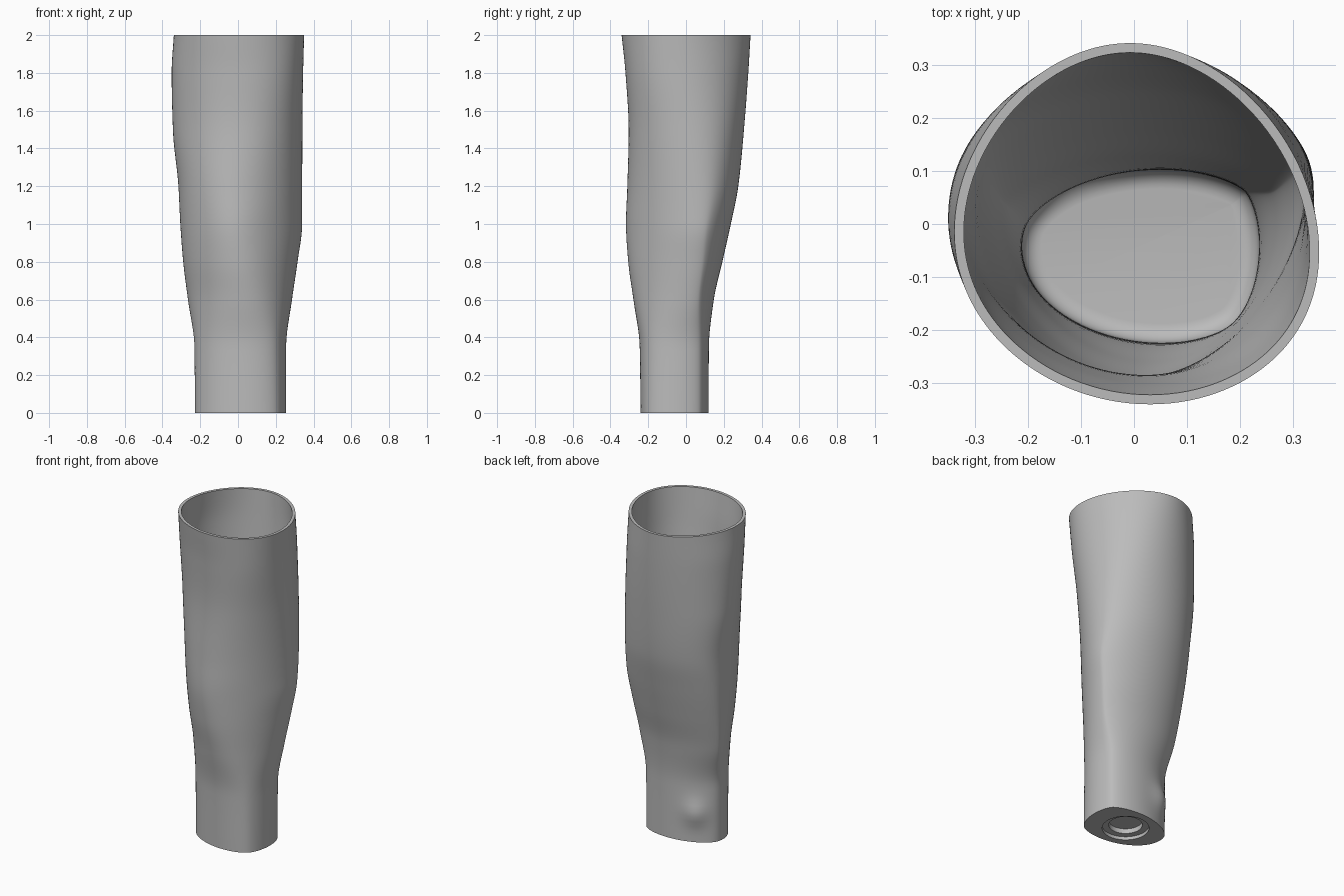
import bpy, bmesh, math
from mathutils import Vector

cube = bpy.data.objects.get("Cube")
if cube:
    bpy.data.objects.remove(cube, do_unlink=True)

SEGMENTS = 128
WALL = 0.018
FLOOR = 0.1
FILLET = 0.035

# Outline reach (thousandths) in eight directions, every 45 degrees from +x, by height
OUTLINES = {
    0.0: (252, 210, 118, 164, 228, 236, 240, 286),
    0.35: (253, 212, 120, 165, 231, 238, 245, 283),
    0.6: (285, 245, 145, 220, 265, 253, 280, 286),
    0.8: (315, 285, 190, 258, 290, 280, 308, 292),
    1.0: (340, 320, 235, 290, 305, 297, 320, 297),
    1.2: (340, 335, 275, 314, 315, 303, 312, 303),
    1.5: (340, 340, 306, 335, 345, 306, 304, 322),
    1.8: (344, 335, 330, 338, 352, 322, 320, 353),
    2.0: (350, 324, 343, 331, 340, 337, 340, 368),
}
HEIGHTS = list(OUTLINES)


def smooth_value(values, z):
    """Interpolate along the height without overshoot."""
    slopes = [(values[i + 1] - values[i]) / (HEIGHTS[i + 1] - HEIGHTS[i])
              for i in range(len(HEIGHTS) - 1)]
    tangents = [slopes[0]]
    for a, b in zip(slopes, slopes[1:]):
        tangents.append(2 * a * b / (a + b) if a * b > 0 else 0)
    tangents.append(slopes[-1])
    i = max(k for k in range(len(slopes)) if HEIGHTS[k] <= z + 1e-6)
    span = HEIGHTS[i + 1] - HEIGHTS[i]
    t = (z - HEIGHTS[i]) / span
    ease = t * t * (3 - 2 * t)
    return (values[i] * (1 - ease) + values[i + 1] * ease
            + span * tangents[i] * t * (1 - t) ** 2
            - span * tangents[i + 1] * t * t * (1 - t))


def section(z, inset=0.0):
    """Closed rounded outline at one height, offset inward by inset."""
    reach = [smooth_value([row[k] / 1000 for row in OUTLINES.values()], z)
             for k in range(8)]
    waves = []
    for order in range(5):
        scale = (1 / 8 if order in (0, 4) else 1 / 4) * (0.9 if order > 2 else 1)
        angles = [order * k * math.pi / 4 for k in range(8)]
        waves.append((order,
                      scale * sum(r * math.cos(a) for r, a in zip(reach, angles)),
                      scale * sum(r * math.sin(a) for r, a in zip(reach, angles))))
    points = []
    for s in range(SEGMENTS):
        a = math.tau * s / SEGMENTS
        normal = Vector((math.cos(a), math.sin(a), 0))
        tangent = Vector((-math.sin(a), math.cos(a), 0))
        support = sum(c * math.cos(n * a) + d * math.sin(n * a) for n, c, d in waves)
        slope = sum(n * (d * math.cos(n * a) - c * math.sin(n * a)) for n, c, d in waves)
        p = normal * (support - inset) + tangent * slope + Vector((0, 0, z))
        # Ankle-like bump low on the back
        gap = (p - Vector((-0.13, 0.11, 0.18))).length
        p += Vector((-0.55, 0.83, 0)) * 0.027 * math.exp(-(gap / 0.075) ** 2)
        points.append(p)
    return points


def circle(radius, z):
    return [Vector((0.012 + radius * math.cos(math.tau * s / SEGMENTS),
                    -0.06 + radius * math.sin(math.tau * s / SEGMENTS), z))
            for s in range(SEGMENTS)]


# Stepped round recess in the base
rings = [circle(0.095, 0.05), circle(0.095, 0.02), circle(0.133, 0.02), circle(0.133, 0)]
# Outer wall upward, then inner wall downward
LEVELS = 60
rings += [section(2 * i / LEVELS) for i in range(LEVELS + 1)]
low = FLOOR + FILLET
rings += [section(2 - (2 - low) * i / LEVELS, WALL) for i in range(LEVELS + 1)]
# Rounded edge of the inner floor
for i in range(1, 7):
    a = math.pi / 2 * i / 6
    rings.append(section(low - FILLET * math.sin(a), WALL + FILLET * (1 - math.cos(a))))

bm = bmesh.new()
loops = [[bm.verts.new(p) for p in ring] for ring in rings]
for lower, upper in zip(loops, loops[1:]):
    for s in range(SEGMENTS):
        n = (s + 1) % SEGMENTS
        bm.faces.new((lower[s], lower[n], upper[n], upper[s]))
bm.faces.new(loops[0][::-1])
bm.faces.new(loops[-1])
bmesh.ops.recalc_face_normals(bm, faces=bm.faces)
mesh = bpy.data.meshes.new("sleeve_shell")
bm.to_mesh(mesh)
bm.free()

# Plain grey material
grey = bpy.data.materials.new("plain_grey")
grey.use_nodes = True
colour = (0.5, 0.5, 0.5, 1)
grey.diffuse_color = colour
grey.node_tree.nodes["Principled BSDF"].inputs["Base Color"].default_value = colour
mesh.materials.append(grey)

shell = bpy.data.objects.new("sleeve_shell", mesh)
bpy.context.collection.objects.link(shell)
bpy.ops.object.select_all(action="DESELECT")
shell.select_set(True)
bpy.context.view_layer.objects.active = shell
bpy.ops.object.shade_smooth_by_angle(angle=math.radians(35))
